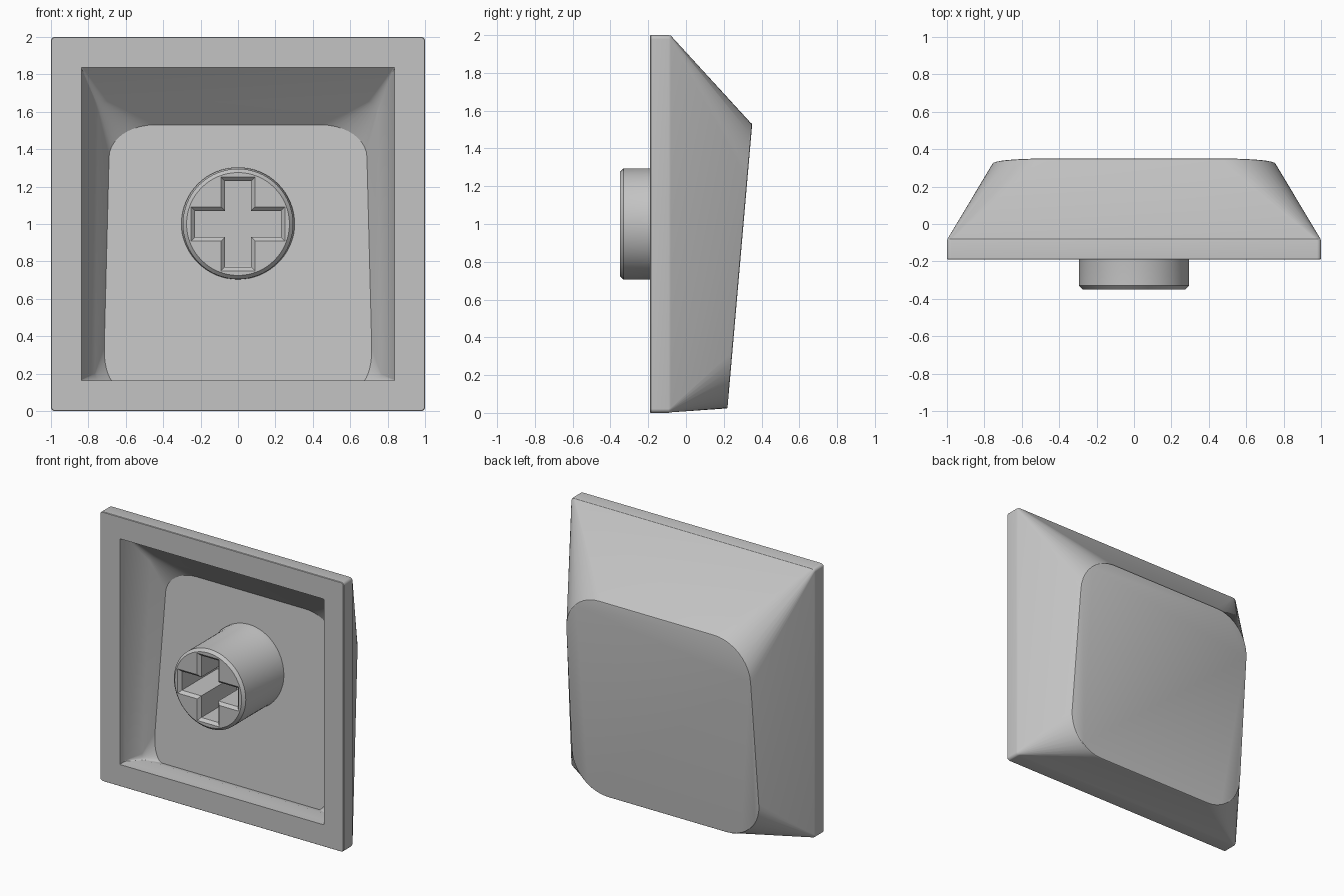
import bpy, bmesh, math

cube = bpy.data.objects.get("Cube")
if cube:
    bpy.data.objects.remove(cube, do_unlink=True)

grey = bpy.data.materials.new("Plain grey")
grey.use_nodes = True
colour = (0.55, 0.55, 0.55, 1)
grey.diffuse_color = colour
grey.node_tree.nodes["Principled BSDF"].inputs["Base Color"].default_value = colour


def loft(name, rings):
    """Closed solid skinned through rings of equal point count."""
    bm = bmesh.new()
    loops = [[bm.verts.new(p) for p in ring] for ring in rings]
    n = len(loops[0])
    for a, b in zip(loops, loops[1:]):
        for i in range(n):
            j = (i + 1) % n
            bm.faces.new((a[i], a[j], b[j], b[i]))
    bm.faces.new(loops[0])
    bm.faces.new(loops[-1])
    bmesh.ops.recalc_face_normals(bm, faces=bm.faces)
    mesh = bpy.data.meshes.new(name)
    bm.to_mesh(mesh)
    bm.free()
    mesh.materials.append(grey)
    obj = bpy.data.objects.new(name, mesh)
    bpy.context.collection.objects.link(obj)
    return obj


def rounded(low, high, half_low, half_high, r_low, r_high, depth, steps=10):
    """Trapezoid in x and z with elliptical corners, placed at y = depth(z)."""
    points = []
    for corner, (sx, sz) in enumerate([(1, 1), (-1, 1), (-1, -1), (1, -1)]):
        rx, rz = r_high if sz > 0 else r_low
        for k in range(steps + 1):
            a = math.pi / 2 * (corner + k / steps)
            z = (high if sz > 0 else low) + rz * (math.sin(a) - sz)
            half = half_low + (half_high - half_low) * (z - low) / (high - low)
            points.append((sx * (half - rx) + rx * math.cos(a), depth(z), z))
    return points


def square(half, r, y):
    return rounded(1 - half, 1 + half, half, half, (r, r), (r, r), lambda z: y)


def back_plane(z):
    return 0.22 + 0.087 * (z - 0.03)


def floor_plane(z):
    return back_plane(z) - 0.2


def back_ring(grow, drop):
    r = (0.28 + grow, 0.28 + grow)
    return rounded(0.025 - grow / 4, 1.53 + grow, 0.767 + grow, 0.75 + grow,
                   r, r, lambda z: back_plane(z) - drop)


RIM, BAND = -0.19, -0.08

# Hollow cap: cavity floor, cavity wall, rim, outer band, sloped sides, back
cap = loft("cap_shell", [
    rounded(0.14, 1.53, 0.72, 0.685, (0.08, 0.2), (0.24, 0.17), floor_plane),
    rounded(0.16, 1.654, 0.765, 0.747, (0.02, 0.04), (0.05, 0.05),
            lambda z: 0.05 * (z - 0.16) - 0.034),
    square(0.838, 0.004, -0.13),
    square(0.838, 0.004, RIM),
    square(0.997, 0.02, RIM),
    square(1.0, 0.022, RIM + 0.004),
    square(1.0, 0.022, BAND - 0.012),
    square(0.997, 0.024, BAND),
    back_ring(0.007, 0.01),
    back_ring(0.003, 0.003),
    back_ring(-0.006, 0.0),
])


def circle(radius, y, n=64):
    return [(radius * math.cos(math.tau * i / n), y,
             1 + radius * math.sin(math.tau * i / n)) for i in range(n)]


# Round stem with chamfered tip and small fillet at its base
stem = loft("stem", [circle(0.275, -0.35), circle(0.295, -0.33),
                     circle(0.295, 0.075), circle(0.303, 0.1),
                     circle(0.303, 0.17)])


def cross(grow, y):
    long, thin = 0.23 + grow, 0.07 + grow
    quarter = [(long, -thin), (long, thin), (thin, thin)]
    points = []
    for turn in range(4):
        for x, z in quarter:
            for _ in range(turn):
                x, z = -z, x
            points.append((x, y, 1 + z))
    return points


# Cross-shaped socket with a chamfered mouth
cutter = loft("socket_cutter", [cross(0.03, -0.36), cross(0.02, -0.35),
                                cross(0.0, -0.33), cross(0.0, 0.085)])
cutter.hide_render = True
cut = stem.modifiers.new("Socket", "BOOLEAN")
cut.operation = "DIFFERENCE"
cut.solver = "EXACT"
cut.object = cutter
bpy.context.view_layer.objects.active = stem
bpy.ops.object.modifier_apply(modifier=cut.name)
bpy.data.objects.remove(cutter, do_unlink=True)

# Smooth shading with crisp edges
for obj in (cap, stem):
    bpy.ops.object.select_all(action="DESELECT")
    obj.select_set(True)
    bpy.context.view_layer.objects.active = obj
    bpy.ops.object.shade_smooth_by_angle(angle=math.radians(32))
